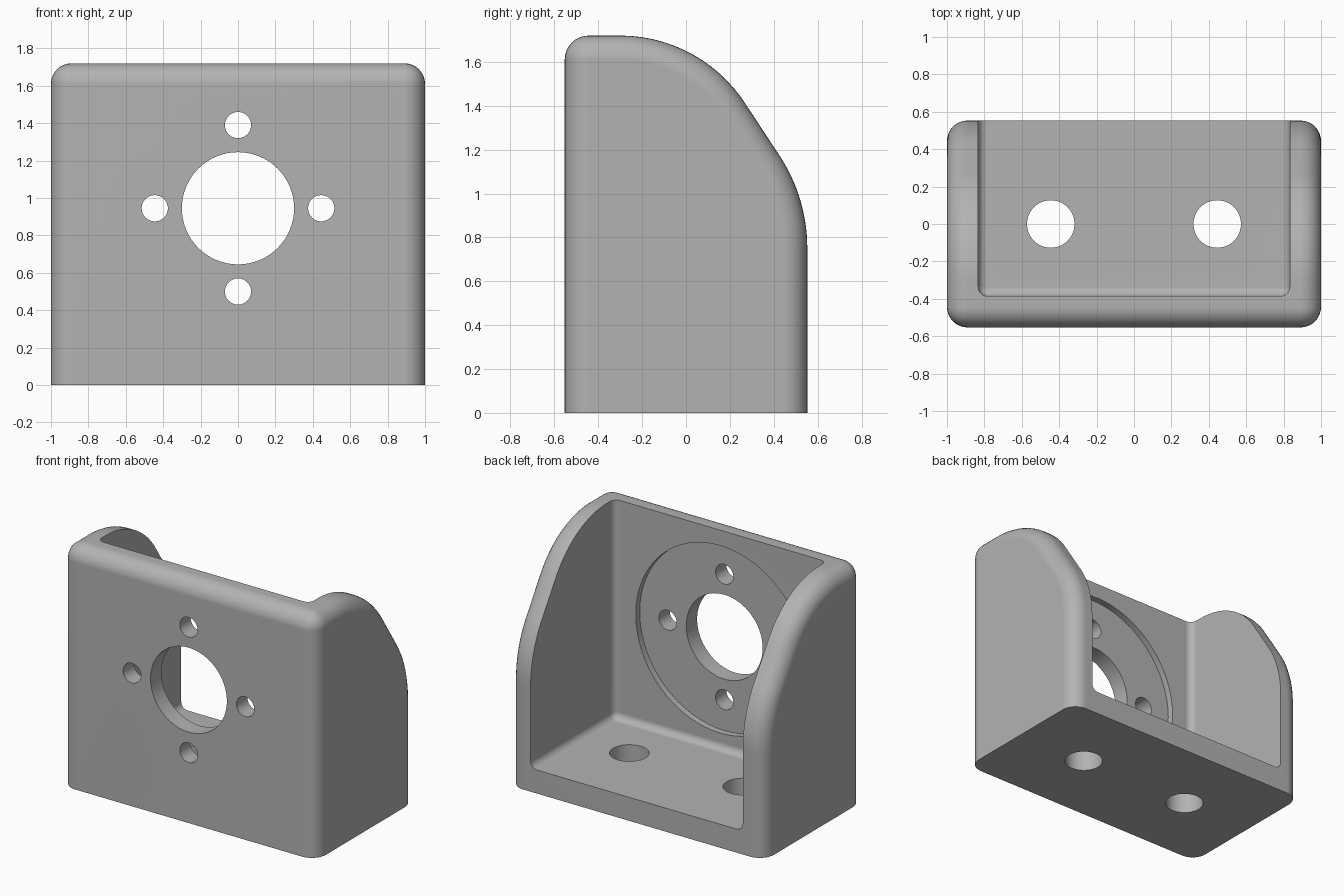
import bpy, bmesh
from math import sin, cos, radians, pi
from mathutils import Matrix, Vector

cube = bpy.data.objects.get("Cube")
if cube:
    bpy.data.objects.remove(cube)

grey = bpy.data.materials.new("plain_grey")
grey.use_nodes = True
colour = (0.45, 0.45, 0.45, 1)
grey.diffuse_color = colour
grey.node_tree.nodes["Principled BSDF"].inputs["Base Color"].default_value = colour

HALF_W, FRONT, BACK, TOP = 1.0, -0.553, 0.553, 1.72
WALL, ROUND = 0.167, 0.11
HOLE_Z, HOLE_OFFSET = 0.945, 0.445


def finish(name, bm):
    bmesh.ops.recalc_face_normals(bm, faces=bm.faces)
    mesh = bpy.data.meshes.new(name)
    bm.to_mesh(mesh)
    bm.free()
    mesh.materials.append(grey)
    obj = bpy.data.objects.new(name, mesh)
    bpy.context.collection.objects.link(obj)
    return obj


def cylinder(name, radius, centre, depth, along_y):
    bm = bmesh.new()
    turn = Matrix.Rotation(pi / 2, 4, 'X') if along_y else Matrix()
    bmesh.ops.create_cone(bm, cap_ends=True, segments=64, radius1=radius, radius2=radius,
                          depth=depth, matrix=Matrix.Translation(centre) @ turn)
    return finish(name, bm)


# Side profile: upper shoulder arc, straight slope, lower arc
def arc(y, z, radius, start, end, steps=14):
    angles = [radians(start + (end - start) * i / steps) for i in range(steps + 1)]
    return [(y + radius * cos(a), z + radius * sin(a)) for a in angles]


R1, R2 = 0.68, 0.77
profile = [(FRONT, 0), (FRONT, TOP)]
profile += arc(-0.3, TOP - R1, R1, 90, 32)
profile += arc(BACK - R2, 0.75, R2, 32, 0)
profile += [(BACK, 0)]

# Solid body with every edge rounded except those on the underside and back surface
bm = bmesh.new()
side = bm.faces.new([bm.verts.new((-HALF_W, y, z)) for y, z in profile])
new = bmesh.ops.extrude_face_region(bm, geom=[side])["geom"]
bmesh.ops.translate(bm, vec=(2 * HALF_W, 0, 0),
                    verts=[v for v in new if isinstance(v, bmesh.types.BMVert)])
bmesh.ops.recalc_face_normals(bm, faces=bm.faces)


def is_rounded(edge):
    a, b = (v.co for v in edge.verts)
    if max(a.z, b.z) < 0.01:
        return False
    if abs(a.x - b.x) < 0.01:
        return True
    return a.y < FRONT + 0.01 and a.z > TOP - 0.01


bmesh.ops.bevel(bm, geom=[e for e in bm.edges if is_rounded(e)], offset=ROUND,
                offset_type='OFFSET', segments=8, profile=0.5, affect='EDGES')
bracket = finish("bracket", bm)

# Inner cavity with small fillets
bm = bmesh.new()
low = Vector((-HALF_W + WALL, FRONT + WALL, WALL))
high = Vector((HALF_W - WALL, 1.2, 2.4))
bmesh.ops.create_cube(bm, size=1, matrix=Matrix.Translation((low + high) / 2)
                      @ Matrix.Diagonal((*(high - low), 1)))
bmesh.ops.bevel(bm, geom=bm.edges[:], offset=0.05, segments=6, profile=0.5, affect='EDGES')
cutters = [finish("cavity_cutter", bm)]

# Shallow round recess, main bore and four screw holes through the front wall
inner = FRONT + WALL
cutters.append(cylinder("recess_cutter", 0.665, (0, inner + 0.055, HOLE_Z), 0.2, True))
cutters.append(cylinder("bore_cutter", 0.3, (0, FRONT, HOLE_Z), 0.8, True))
for i in range(4):
    a = i * pi / 2
    spot = (HOLE_OFFSET * cos(a), FRONT, HOLE_Z + HOLE_OFFSET * sin(a))
    cutters.append(cylinder("screw_hole_cutter", 0.07, spot, 0.8, True))

# Two mounting holes through the floor
for s in (-1, 1):
    cutters.append(cylinder("floor_hole_cutter", 0.127, (s * HOLE_OFFSET, 0, 0), 0.6, False))

bpy.ops.object.select_all(action='DESELECT')
bracket.select_set(True)
bpy.context.view_layer.objects.active = bracket
for cutter in cutters:
    cut = bracket.modifiers.new("cut", 'BOOLEAN')
    cut.operation, cut.solver, cut.object = 'DIFFERENCE', 'EXACT', cutter
    bpy.ops.object.modifier_apply(modifier=cut.name)
for cutter in cutters:
    bpy.data.objects.remove(cutter)

# Smooth fillets, crisp rims, flat walls
bpy.ops.object.shade_smooth_by_angle(angle=radians(30))
weighted = bracket.modifiers.new("flat_walls", 'WEIGHTED_NORMAL')
weighted.keep_sharp = True
